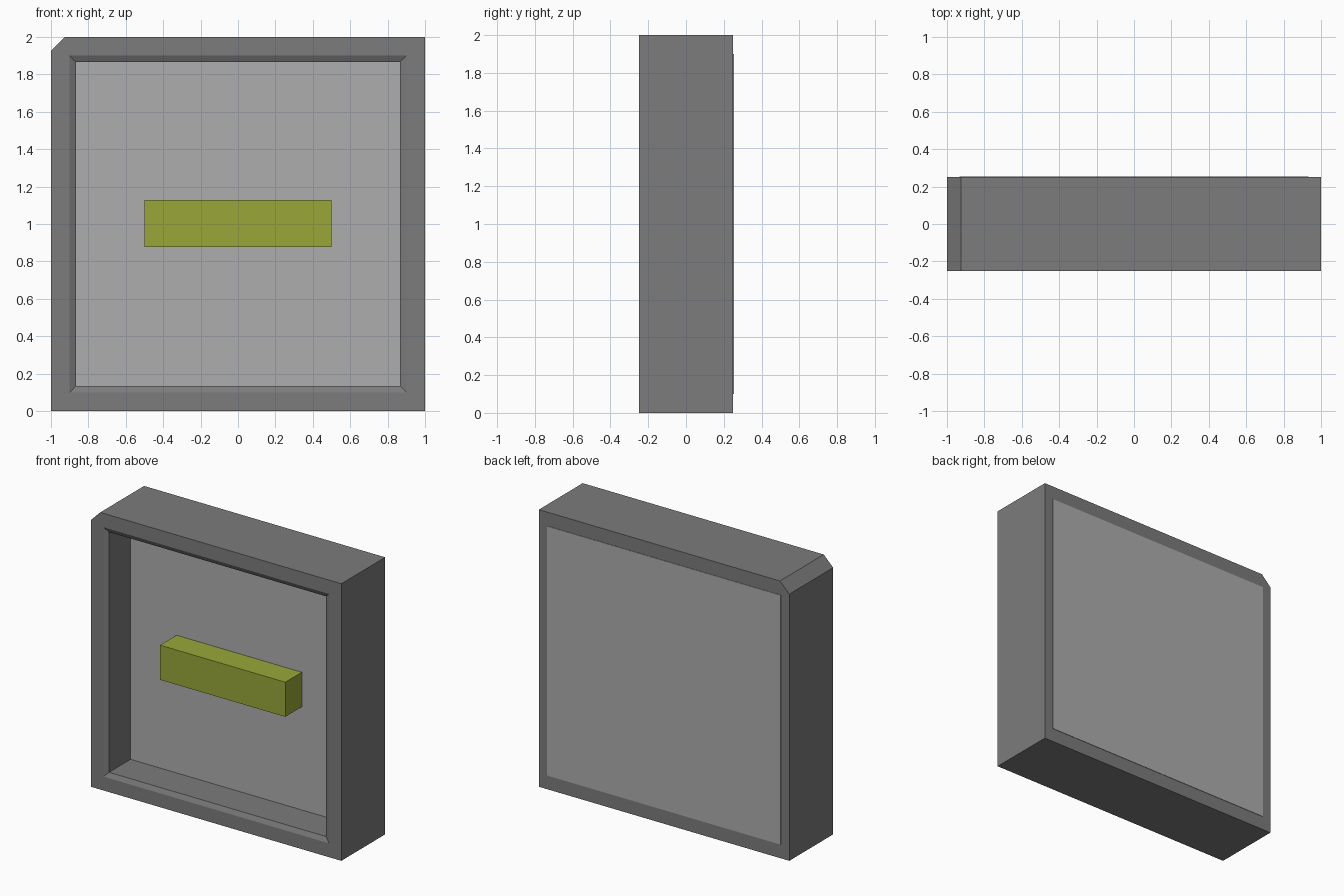
import bpy, bmesh

if "Cube" in bpy.data.objects:
    bpy.data.objects.remove(bpy.data.objects["Cube"])


def material(name, color):
    mat = bpy.data.materials.new(name)
    mat.diffuse_color = (*color, 1)
    mat.use_nodes = True
    mat.node_tree.nodes["Principled BSDF"].inputs["Base Color"].default_value = mat.diffuse_color
    return mat


def finish(name, bm, mat):
    bmesh.ops.recalc_face_normals(bm, faces=bm.faces)
    mesh = bpy.data.meshes.new(name)
    bm.to_mesh(mesh)
    bm.free()
    mesh.materials.append(mat)
    obj = bpy.data.objects.new(name, mesh)
    bpy.context.collection.objects.link(obj)
    return obj


def box(name, lo, hi, mat):
    bm = bmesh.new()
    bmesh.ops.create_cube(bm, size=1)
    for v in bm.verts:
        v.co = [a + (c + 0.5) * (b - a) for a, b, c in zip(lo, hi, v.co)]
    return finish(name, bm, mat)


dark = material("dark_grey", (0.2, 0.2, 0.2))
grey = material("mid_grey", (0.42, 0.42, 0.42))
olive = material("olive", (0.32, 0.39, 0.04))

# Frame: outer square with one clipped corner, opening with shallow sloped rims
bm = bmesh.new()
CLIP = 0.075
outer = [(-1, 0), (1, 0), (1, 2), (-1 + CLIP, 2), (-1, 2 - CLIP)]


def outer_ring(y):
    return [bm.verts.new((x, y, z)) for x, z in outer]


def inner_ring(h, y):
    ring = [bm.verts.new((sx * h, y, 1 + sz * h))
            for sx, sz in ((-1, -1), (1, -1), (1, 1), (-1, 1))]
    return ring + ring[-1:]  # the last corner serves both clipped points


rings = [outer_ring(-0.25), inner_ring(0.9, -0.25), inner_ring(0.867, -0.233),
         inner_ring(0.867, 0.233), inner_ring(0.9, 0.25), outer_ring(0.25)]
for a, b in zip(rings, rings[1:] + rings[:1]):
    for i in range(5):
        j = (i + 1) % 5
        corners = list(dict.fromkeys((a[i], a[j], b[j], b[i])))
        if len(corners) > 2:
            bm.faces.new(corners)
finish("frame", bm, dark)

# Back panel filling the opening, standing slightly proud of the rear
box("back_panel", (-0.933, 0.013, 0.1), (0.933, 0.253, 1.9), grey)

# Horizontal bar on the panel face
box("center_bar", (-0.5, -0.175, 0.877), (0.5, 0.013, 1.127), olive)
